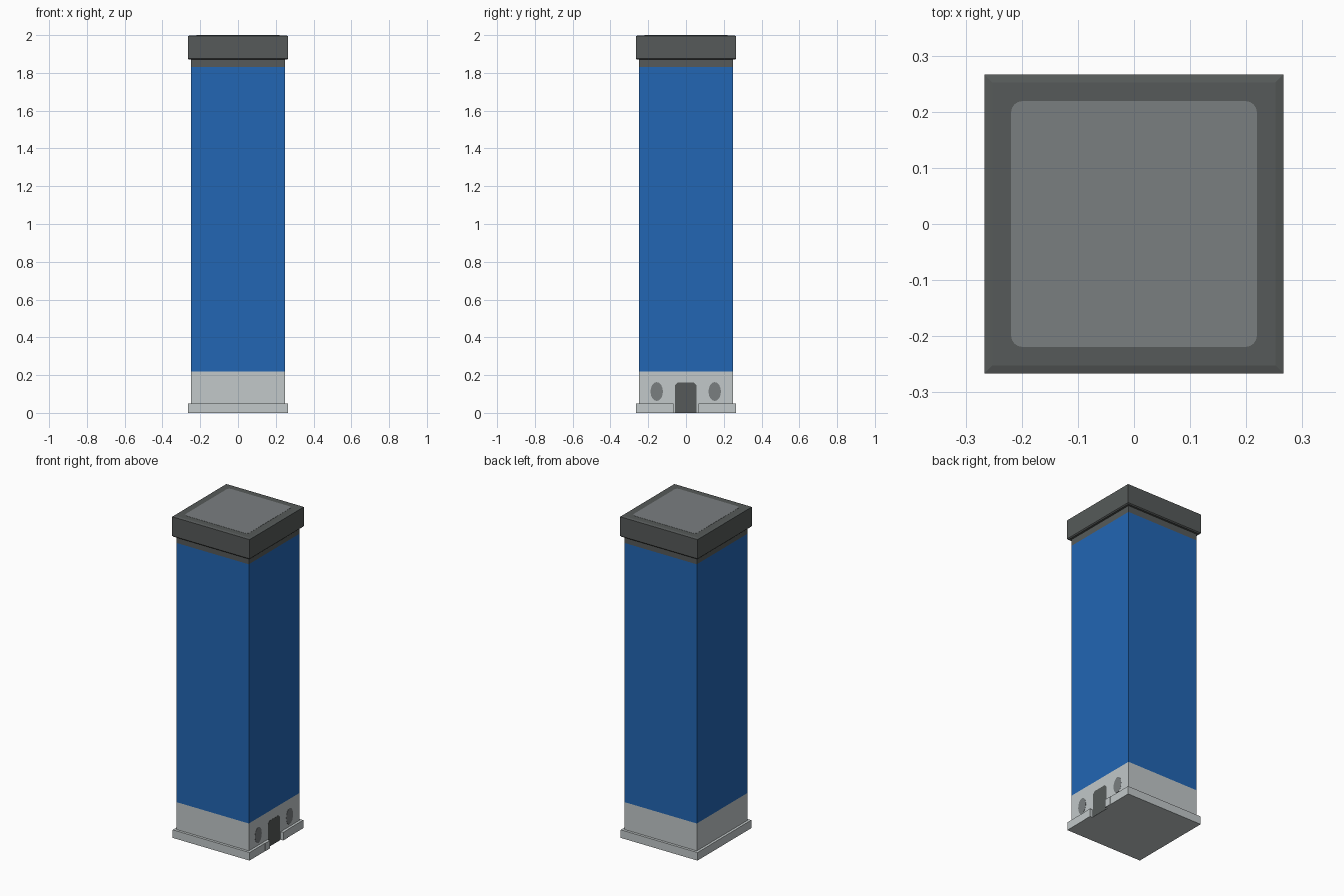
import bpy, bmesh, math

if "Cube" in bpy.data.objects:
    bpy.data.objects.remove(bpy.data.objects["Cube"])


def material(name, r, g, b):
    m = bpy.data.materials.new(name)
    m.diffuse_color = (r, g, b, 1)
    m.use_nodes = True
    m.node_tree.nodes["Principled BSDF"].inputs["Base Color"].default_value = m.diffuse_color
    return m


LIGHT = material("light_grey", 0.54, 0.58, 0.585)
BLUE = material("blue", 0.016, 0.133, 0.456)
DARK = material("dark_grey", 0.093, 0.102, 0.100)
MID = material("mid_grey", 0.195, 0.209, 0.216)


def finish(name, bm, mats):
    bmesh.ops.recalc_face_normals(bm, faces=bm.faces)
    me = bpy.data.meshes.new(name)
    bm.to_mesh(me)
    bm.free()
    for m in mats:
        me.materials.append(m)
    ob = bpy.data.objects.new(name, me)
    bpy.context.collection.objects.link(ob)
    return ob


def square_stack(name, levels, mats, pick=lambda z: 0):
    """Square rings (half width, height) joined into a closed block."""
    bm = bmesh.new()
    rings = [[bm.verts.new((sx * h, sy * h, z)) for sx, sy in
              ((-1, -1), (1, -1), (1, 1), (-1, 1))] for h, z in levels]
    for a, b in zip(rings, rings[1:]):
        for i in range(4):
            j = (i + 1) % 4
            bm.faces.new((a[i], a[j], b[j], b[i]))
    bm.faces.new(rings[0])
    bm.faces.new(rings[-1])
    for f in bm.faces:
        f.material_index = pick(f.calc_center_median().z)
    return finish(name, bm, mats)


def prism(name, pts, mat, depth):
    """Extrude a 3D polygon along a depth vector."""
    bm = bmesh.new()
    f = bm.faces.new([bm.verts.new(p) for p in pts])
    ext = bmesh.ops.extrude_face_region(bm, geom=[f], use_keep_orig=True)
    moved = [v for v in ext["geom"] if isinstance(v, bmesh.types.BMVert)]
    bmesh.ops.translate(bm, vec=depth, verts=moved)
    return finish(name, bm, [mat])


# tower shaft: stone ground floor, blue storeys, dark neck
W = 0.248
square_stack("tower_shaft", [(W, 0), (W, 0.22), (W, 1.83), (W, 1.88)],
             [LIGHT, BLUE, DARK],
             lambda z: 0 if z < 0.22 else 1 if z < 1.83 else 2)

# overhanging roof cap with slightly eased edges
square_stack("roof_cap", [(0.26, 1.87), (0.266, 1.876), (0.266, 1.995),
                          (0.252, 1.999)], [DARK])

# roof panel with rounded corners
R, H = 0.02, 0.219
panel = []
for k, (sx, sy) in enumerate(((1, 1), (-1, 1), (-1, -1), (1, -1))):
    for i in range(5):
        a = math.pi / 2 * (k + i / 4)
        panel.append((sx * (H - R) + R * math.cos(a),
                      sy * (H - R) + R * math.sin(a), 1.998))
prism("roof_panel", panel, MID, (0, 0, 0.002))

# plinth wrapping the base, open at the doorway
P, G = 0.264, 0.065
half = [(W, G), (P + 0.002, G), (P + 0.002, 0.11), (P, 0.112), (P, P), (-P, P)]
inner = [(-W, W), (W, W)]
outline = (half + [(x, -y) for x, y in reversed(half)]
           + [(W, -W), (-W, -W)] + inner)
prism("plinth", [(x, y, 0) for x, y in outline], LIGHT, (0, 0, 0.05))

# door with clipped top corners
door = [(-0.059, 0), (0.056, 0), (0.056, 0.145), (0.042, 0.16),
        (-0.045, 0.16), (-0.059, 0.145)]
prism("door", [(W - 0.001, y, z) for y, z in door], DARK, (0.002, 0, 0))

# oval windows either side of the door
for name, cy in (("left_window", -0.155), ("right_window", 0.152)):
    oval = [(W - 0.001, cy + 0.033 * math.cos(t), 0.113 + 0.05 * math.sin(t))
            for t in (math.tau * i / 16 for i in range(16))]
    prism(name, oval, MID, (0.002, 0, 0))
